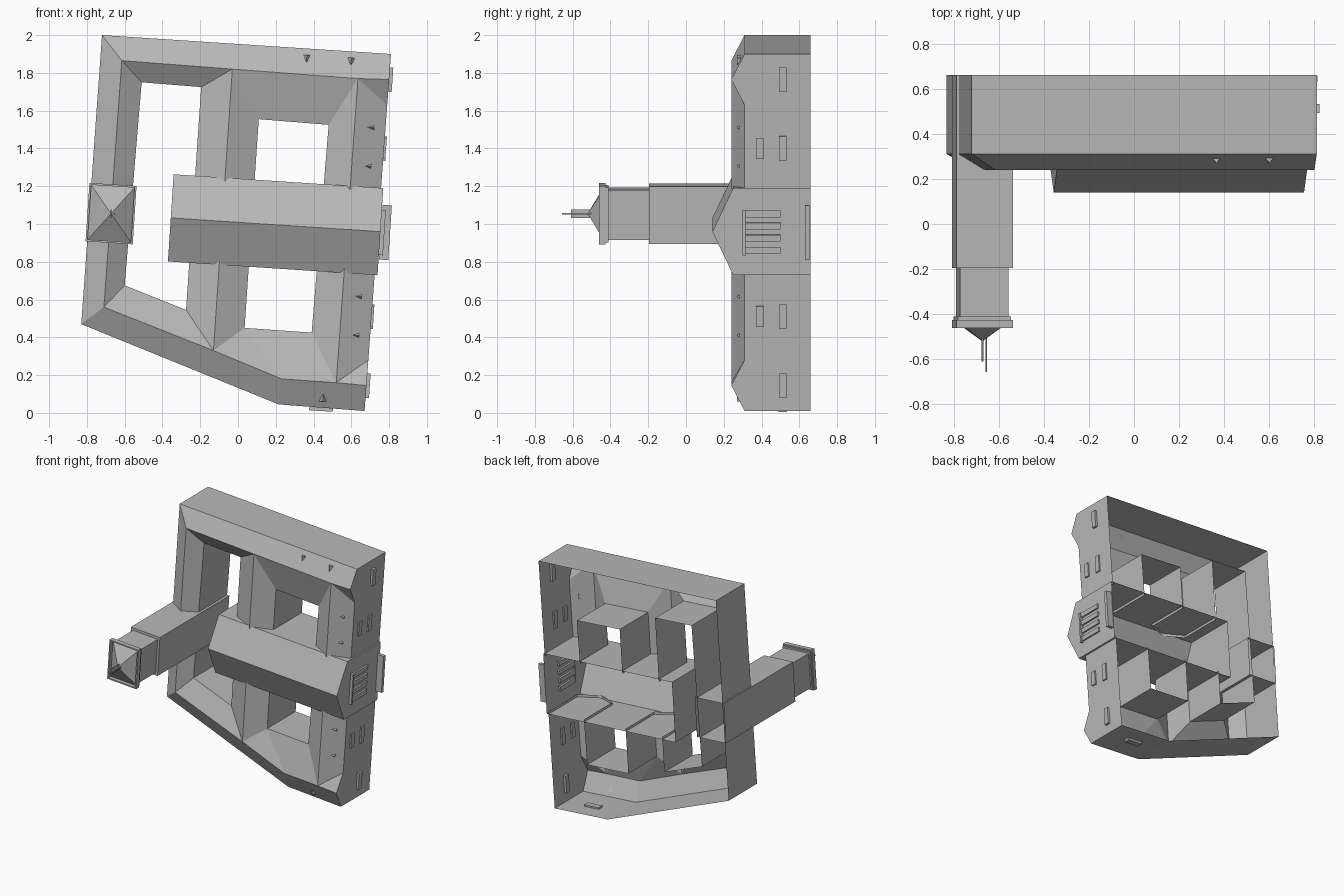
import bpy, bmesh, math
from mathutils import Matrix, Vector

cube = bpy.data.objects.get("Cube")
if cube:
    bpy.data.objects.remove(cube, do_unlink=True)

stone = bpy.data.materials.new("stone grey")
stone.use_nodes = True
GREY = (0.48, 0.48, 0.48, 1)
stone.diffuse_color = GREY
stone.node_tree.nodes["Principled BSDF"].inputs["Base Color"].default_value = GREY

TILT = Matrix.Rotation(math.radians(3.75), 4, 'Y')   # plan is turned slightly
U, V = TILT @ Vector((1, 0, 0)), TILT @ Vector((0, 0, 1))
GROUND, EAVE, RIDGE = 0.66, 0.31, 0.24               # levels along y


def finish(name, bm):
    me = bpy.data.meshes.new(name)
    bm.to_mesh(me)
    bm.free()
    me.materials.append(stone)
    ob = bpy.data.objects.new(name, me)
    bpy.context.collection.objects.link(ob)
    return ob


def shell(bm, points, faces):
    vs = {k: bm.verts.new(p) for k, p in points.items()}
    for f in faces:
        bm.faces.new([vs[k] for k in f])
    bmesh.ops.recalc_face_normals(bm, faces=bm.faces)
    # roof faces must look away from the ground
    if sum(f.normal.y * f.calc_area() for f in bm.faces) > 0:
        bmesh.ops.reverse_faces(bm, faces=bm.faces)


def box(name, x, z, w, l, y0, y1, open_base=False):
    bm = bmesh.new()
    m = Matrix.Translation((x, (y0 + y1) / 2, z)) @ TILT @ Matrix.Diagonal((w, abs(y1 - y0), l, 1))
    bmesh.ops.create_cube(bm, size=1, matrix=m)
    if open_base:
        bmesh.ops.delete(bm, geom=[f for f in bm.faces if f.normal.y > 0.9], context='FACES')
    return finish(name, bm)


# Ring of wings: eaves in capitals, ridges in small letters, courtyards in digits
eaves = {"A": (-.72, 2.0), "B": (.81, 1.9), "C": (.79, 1.63), "D": (.69, .28),
         "E": (.67, .01), "F": (.215, .045), "G": (-.83, .47)}
yards = {"1": (-.51, 1.75), "2": (-.195, 1.725), "3": (-.275, .545), "4": (-.6, .675),
         "5": (.11, 1.555), "6": (.48, 1.525), "7": (.39, .425), "8": (.035, .45)}
ridges = {"a": (-.615, 1.865), "m": (-.03, 1.82), "e": (.635, 1.77), "b": (.8, 1.765),
          "s": (.52, .16), "d": (.68, .145), "f": (.23, .18), "n": (-.13, .33), "g": (-.71, .56)}
points = {k: (x, RIDGE, z) for k, (x, z) in ridges.items()}
for k, (x, z) in {**eaves, **yards}.items():
    points[k] = (x, EAVE, z)
    points[k + "0"] = (x, GROUND, z)
faces = [list(f) for f in (
    "ABbema bBC ebC eCDs sDd dDE sdEFf fFGgn gGAa "
    "am21 mn32 ng43 ga14 me65 es76 sf87 fn8 nm58").split()]
for loop in ("ABCDEFG", "1234", "5678"):
    for i, j in zip(loop, loop[1:] + loop[0]):
        faces.append([i, j, j + "0", i + "0"])
bm = bmesh.new()
shell(bm, points, faces)

# Open the wings where the great hall crosses them
HALL = Vector((.199, 0, .996))
HW, HL = .556, .231
cut = HL - .02
for s in (-1, 1):
    bmesh.ops.bisect_plane(bm, geom=bm.verts[:] + bm.edges[:] + bm.faces[:],
                           plane_co=HALL + V * s * cut, plane_no=V)
inside = []
for f in bm.faces:
    c = f.calc_center_median() - HALL
    if abs(c.dot(V)) < cut and c.dot(U) > -HW:
        inside.append(f)
bmesh.ops.delete(bm, geom=inside, context='FACES')
finish("courtyard_wings", bm)

# Great hall with a gabled roof
bm = bmesh.new()
pts = {}
for k, a, b in (("A", -1, 1), ("B", 1, 1), ("C", 1, -1), ("D", -1, -1), ("w", -1, 0), ("e", 1, 0)):
    p = HALL + U * a * HW + V * b * HL
    pts[k] = (p.x, .25 if b else .14, p.z)
    pts[k + "0"] = (p.x, GROUND, p.z)
hall_faces = [list("ABew"), list("weCD"), ["A", "w", "D", "D0", "A0"], ["B", "e", "C", "C0", "B0"],
              ["A", "B", "B0", "A0"], ["C", "D", "D0", "C0"]]
shell(bm, pts, hall_faces)
bmesh.ops.delete(bm, geom=[v for v in bm.verts if not v.link_faces], context='VERTS')
finish("great_hall", bm)

# Tower: shaft, belfry, hollow parapet, spire and flag
TX, TZ = -.672, 1.055
box("tower_shaft", TX, TZ, .25, .305, GROUND, -.195, True)
box("tower_belfry", TX, TZ, .215, .265, -.195, -.42)
box("tower_cornice", TX, TZ, .237, .29, -.41, -.43)
for s in (-1, 1):
    p = Vector((TX, 0, TZ)) + U * s * .12
    box("parapet_side", p.x, p.z, .01, .31, -.425, -.46)
    p = Vector((TX, 0, TZ)) + V * s * .15
    box("parapet_end", p.x, p.z, .25, .01, -.425, -.46)
bm = bmesh.new()
m = Matrix.Translation((TX, -.475, TZ)) @ TILT @ Matrix.Diagonal((.23, 1, .29, 1)) \
    @ Matrix.Rotation(math.pi / 2, 4, 'X') @ Matrix.Rotation(math.pi / 4, 4, 'Z')
bmesh.ops.create_cone(bm, cap_ends=True, segments=4, radius1=math.sqrt(.5), radius2=0,
                      depth=.09, matrix=m)
finish("tower_spire", bm)
box("flag", TX, TZ, .006, .045, -.5, -.61)
box("flag_pole", TX + .018, TZ, .006, .008, -.48, -.657)


def east_x(z):
    return .81 - (1.9 - z) * .0741


# Windows on the east front and the south end
for z, tall in ((1.765, 1), (1.4, 1), (.51, 1), (.145, 1), (1.4, 0), (.51, 0)):
    out = .036 if z in (1.765, .145) else .022
    y = .512 if tall else .39
    box("east_window", east_x(z), z, out, .13 if tall else .11, y - .02, y + .02)
box("south_window", .44, .025, .125, .03, .49, .535)

# Portico on the hall's east end
for i in range(4):
    z = .862 + i * .064
    box("portico_column", .752 + (z - .96) * .066, z, .03, .035, .31, .5)
box("portico_step", .78, .955, .05, .29, .63, .655)
box("portico_lintel", .76, .955, .03, .24, .3, .315)

# Small triangular roof vents, each pointing to its ridge
vents = [(.365, 1.895, -V), (.6, 1.88, -V), (.72, 1.51, -U), (.705, 1.305, -U),
         (.655, .615, -U), (.64, .41, -U), (.448, .06, V)]
for x, z, d in vents:
    side = Vector((d.z, 0, -d.x)) * .023
    base = Vector((x, .298, z))
    top = base + Vector((0, -.028, 0))
    bm = bmesh.new()
    shell(bm, {"l": base - side, "r": base + side, "t": top, "p": top + d * .04},
          ["lrt", "ltp", "rtp", "lrp"])
    bmesh.ops.recalc_face_normals(bm, faces=bm.faces)
    finish("roof_vent", bm)
